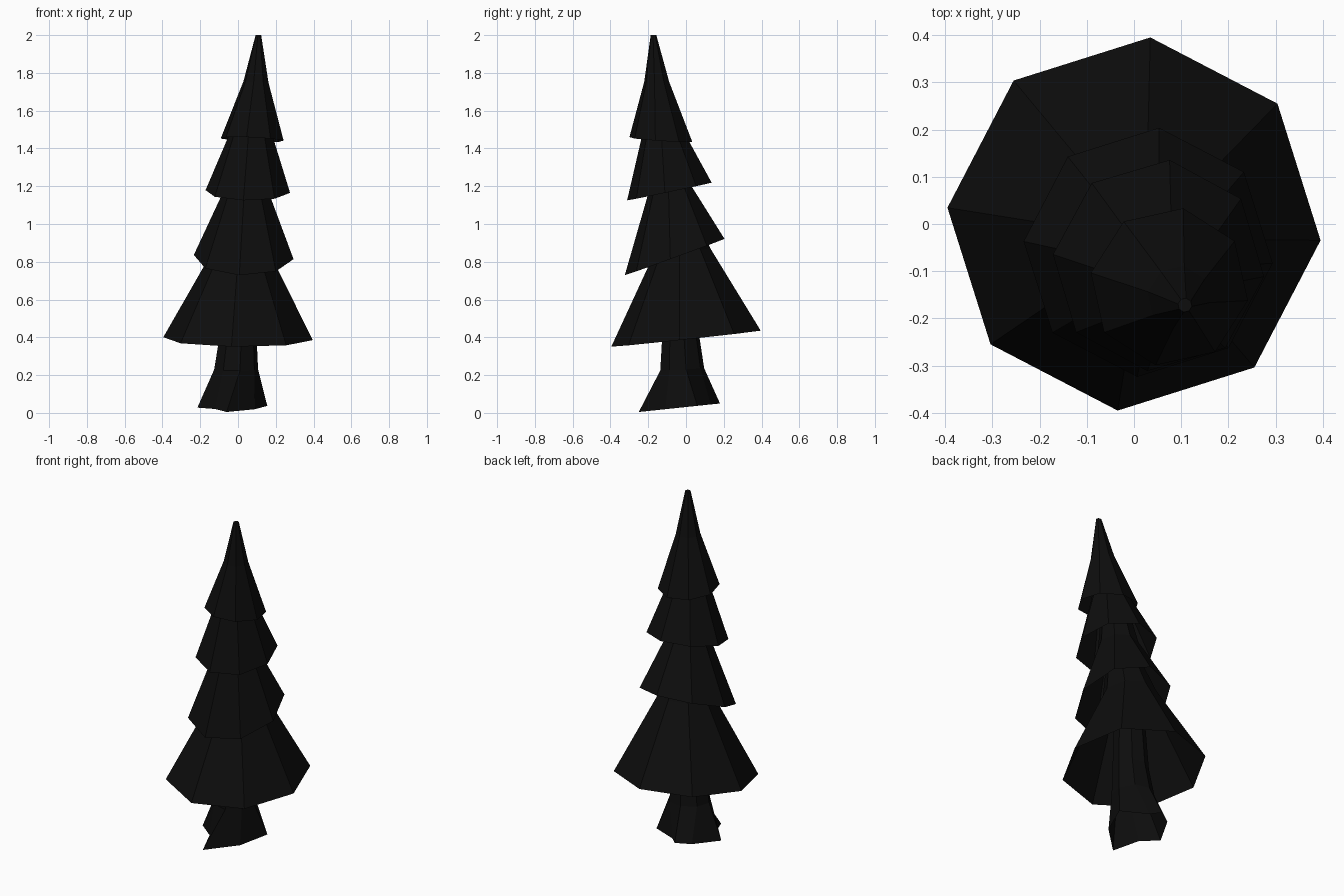
import bpy, bmesh
from math import sin, cos, radians

if "Cube" in bpy.data.objects:
    bpy.data.objects.remove(bpy.data.objects["Cube"])

SIDES = 8
dark = bpy.data.materials.new("dark")
dark.diffuse_color = (0.004, 0.004, 0.004, 1)
dark.use_nodes = True
dark.node_tree.nodes["Principled BSDF"].inputs["Base Color"].default_value = dark.diffuse_color


def ring(x, y, z, r, tilt_x=0, tilt_y=0, turn=-5):
    """Octagonal ring whose plane is tilted about its centre."""
    pts = []
    for i in range(SIDES):
        a = radians(turn + i * 360 / SIDES)
        dx, dy = r * cos(a), r * sin(a)
        pts.append((x + dx, y + dy, z + dx * tilt_x + dy * tilt_y))
    return pts


def loft(name, rings, cap=True):
    """Flat-shaded shell through the rings, open at the bottom."""
    bm = bmesh.new()
    loops = [[bm.verts.new(p) for p in pts] for pts in rings]
    for low, high in zip(loops, loops[1:]):
        for i in range(SIDES):
            j = (i + 1) % SIDES
            bm.faces.new((low[i], low[j], high[j], high[i]))
    if cap:
        bm.faces.new(loops[-1])
    mesh = bpy.data.meshes.new(name)
    bm.to_mesh(mesh)
    bm.free()
    mesh.materials.append(dark)
    obj = bpy.data.objects.new(name, mesh)
    bpy.context.collection.objects.link(obj)


# Trunk: irregular root flare, then a slim column into the lowest tier
roots = [(.155, .06), (0, .13), (-.05, .18), (-.13, .13),
         (-.215, -.03), (-.12, -.1), (-.06, -.25), (.09, -.11)]
loft("trunk", [
    [(x, y, .031 + .105 * y) for x, y in roots],
    ring(-.01, -.02, .23, .118, 0, .05, turn=10),
    ring(0, -.028, .40, .1, 0, .05, turn=10),
    ring(.01, -.03, .80, .08, turn=10),
])

# Branch tiers: wide tilted rim, kink, narrow neck hidden in the tier above
loft("lower_branches", [
    ring(0, 0, .393, .397, -.01, .108),
    ring(.015, -.02, .855, .15, 0, .1),
    ring(.03, -.06, 1.10, .09),
])
loft("middle_branches", [
    ring(.03, -.06, .825, .265, -.01, .365),
    ring(.043, -.083, 1.19, .112, 0, .1),
    ring(.055, -.10, 1.42, .075),
])
loft("upper_branches", [
    ring(.052, -.088, 1.172, .225, -.01, .21, turn=-6),
    ring(.068, -.12, 1.49, .108, turn=-6),
    ring(.085, -.145, 1.66, .05, turn=-6),
])
loft("tree_top", [
    ring(.075, -.133, 1.447, .169, -.045, -.07, turn=-10),
    ring(.095, -.155, 1.753, .067, -.04, 0, turn=-10),
    ring(.108, -.172, 2.0, .015, turn=-10),
])
